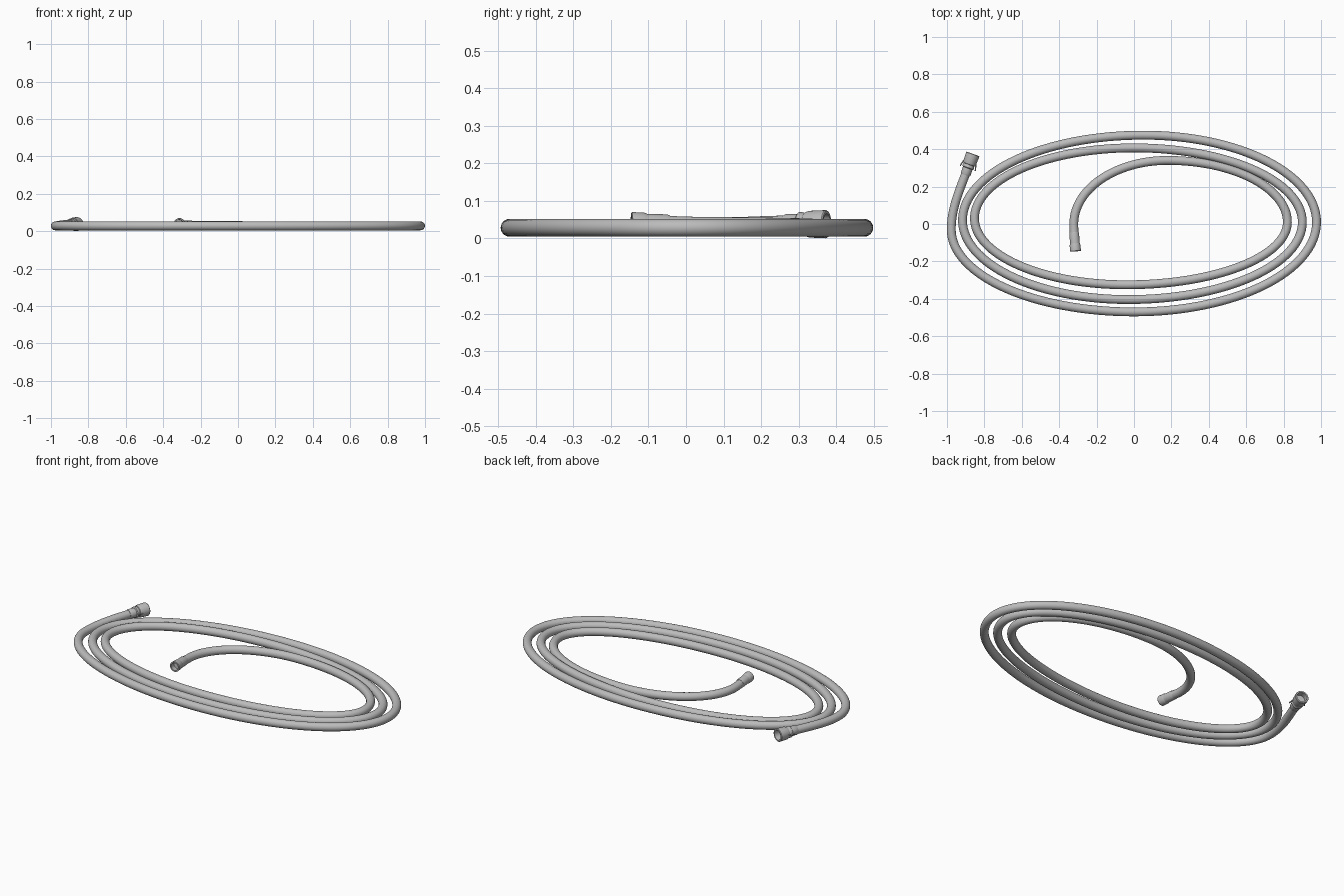
import bpy, bmesh, math
from mathutils import Vector

if "Cube" in bpy.data.objects:
    bpy.data.objects.remove(bpy.data.objects["Cube"])

steel = bpy.data.materials.new("light grey metal")
steel.diffuse_color = (0.5, 0.5, 0.5, 1)
steel.use_nodes = True
steel.node_tree.nodes["Principled BSDF"].inputs["Base Color"].default_value = steel.diffuse_color


def sweep(name, path, radii, sides=24, closed=False):
    """Sweep circles of the given radii along a path; closed joins the last ring to the first."""
    bm = bmesh.new()
    rings = []
    for i, p in enumerate(path):
        if closed:
            t = path[-1] - path[0] if (path[-1] - path[0]).length > 1e-6 else path[1] - path[0]
            t = closed
        else:
            t = (path[min(i + 1, len(path) - 1)] - path[max(i - 1, 0)]).normalized()
        side = t.cross(Vector((0, 0, 1))).normalized()
        up = side.cross(t)
        rings.append([bm.verts.new(p + radii[i] * (math.cos(a) * side + math.sin(a) * up))
                      for a in (2 * math.pi * k / sides for k in range(sides))])
    pairs = list(zip(rings, rings[1:]))
    if closed:
        pairs.append((rings[-1], rings[0]))
    for a, b in pairs:
        for k in range(sides):
            n = (k + 1) % sides
            bm.faces.new((a[k], a[n], b[n], b[k]))
    bmesh.ops.recalc_face_normals(bm, faces=bm.faces)
    mesh = bpy.data.meshes.new(name)
    bm.to_mesh(mesh)
    bm.free()
    ob = bpy.data.objects.new(name, mesh)
    bpy.context.collection.objects.link(ob)
    mesh.materials.append(steel)
    bpy.ops.object.select_all(action='DESELECT')
    ob.select_set(True)
    bpy.context.view_layer.objects.active = ob
    bpy.ops.object.shade_smooth_by_angle(angle=math.radians(35))
    return ob


def fitting(name, end, axis, profile):
    """Hollow turned part; profile is (distance back from the open end, radius)."""
    return sweep(name, [end - axis * s for s, r in profile], [r for s, r in profile],
                 32, closed=axis)


def bezier(a, b, c, d, n):
    return [a * (1 - t) ** 3 + 3 * b * t * (1 - t) ** 2 + 3 * c * t * t * (1 - t) + d * t ** 3
            for t in (i / n for i in range(n))]


R, Z = 0.0235, 0.0285

# Ends of the hose and the directions they point in
outer_end = Vector((-0.861, 0.375, 0.038))
outer_axis = Vector((0.34, 0.94, 0.0)).normalized()
inner_end = Vector((-0.313, -0.146, 0.041))
inner_axis = Vector((0.07, -1, 0.03)).normalized()

# Extreme points of the coil: left, bottom, right, top, repeating inwards
extremes = [(-0.977, -0.03), (0.0, -0.47), (0.976, 0.01), (0.05, 0.475),
            (-0.917, 0.02), (-0.03, -0.404), (0.90, 0.01), (0.0, 0.407),
            (-0.853, 0.03), (-0.04, -0.325), (0.82, 0.01), (0.18, 0.34),
            (-0.322, 0.0)]

# Hose path: lead-in, quarter ellipses, lead-out
start = outer_end - outer_axis * 0.06
first = Vector((*extremes[0], Z))
path = bezier(start, start - outer_axis * 0.14, first + Vector((0, 0.12, 0)), first, 24)
for i, (p, q) in enumerate(zip(extremes, extremes[1:])):
    for k in range(32):
        a = math.pi / 2 * k / 32
        c, s = math.cos(a), math.sin(a)
        if i % 2 == 0:   # from a side to the bottom or top
            x, y = q[0] + (p[0] - q[0]) * c, p[1] + (q[1] - p[1]) * s
        else:            # from the bottom or top to a side
            x, y = p[0] + (q[0] - p[0]) * s, q[1] + (p[1] - q[1]) * c
        lift = 0.006 * k / 32 if i == len(extremes) - 2 else 0
        path.append(Vector((x, y, Z + lift)))
last = Vector((*extremes[-1], Z + 0.006))
tail = inner_end - inner_axis * 0.05
path += bezier(last, last + Vector((0, -0.03, 0.001)), tail - inner_axis * 0.03, tail, 10) + [tail]
sweep("hose", path, [R] * len(path))

# Large swivel nut with its stepped collar
fitting("outer_collar", outer_end, outer_axis,
        [(0.05, 0.026), (0.07, 0.032), (0.078, 0.032), (0.082, 0.027), (0.115, 0.027),
         (0.12, 0.0245), (0.12, 0.018), (0.05, 0.018)])
fitting("outer_nut", outer_end, outer_axis,
        [(0, 0.0355), (0.003, 0.0375), (0.05, 0.0355), (0.06, 0.032), (0.064, 0.026),
         (0.064, 0.001), (0.035, 0.001), (0.035, 0.028), (0, 0.028)])

# Small lugs on both sides behind the nut
across = outer_axis.cross(Vector((0, 0, 1)))
for sign in (-1, 1):
    a = outer_end - outer_axis * 0.083 + across * sign * 0.043
    b = outer_end - outer_axis * 0.048 + across * sign * 0.034
    sweep("nut_lug", [a, a, b, b], [0.0005, 0.003, 0.004, 0.0005], 8)

# Narrow end fitting: sleeve and open tip
fitting("inner_sleeve", inner_end, inner_axis,
        [(0.03, 0.026), (0.095, 0.026), (0.102, 0.024), (0.102, 0.018), (0.03, 0.018)])
fitting("inner_tip", inner_end, inner_axis,
        [(0, 0.028), (0.002, 0.0295), (0.035, 0.0285), (0.042, 0.026), (0.046, 0.001),
         (0.03, 0.001), (0.03, 0.021), (0, 0.021)])
